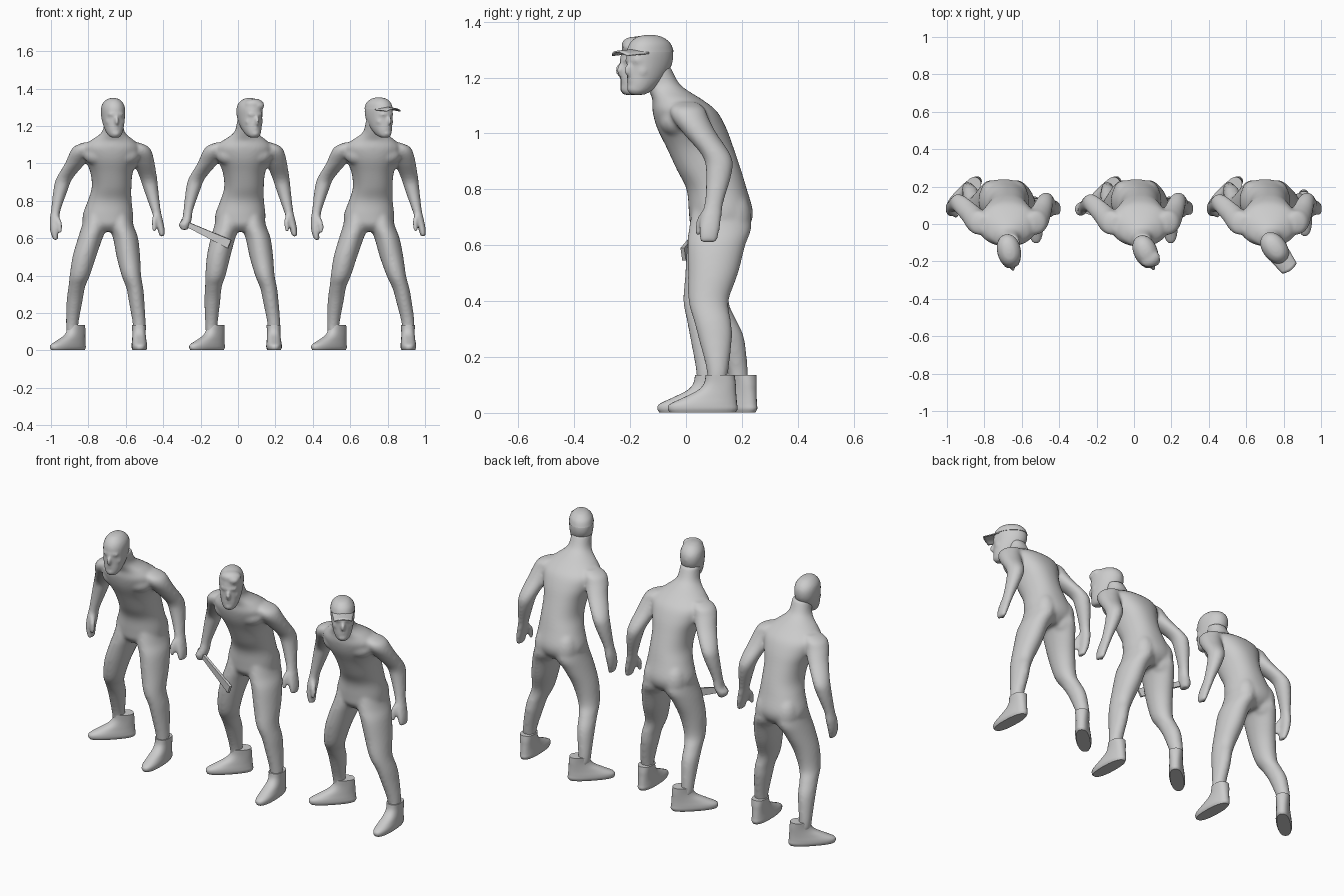
import bpy, bmesh
from math import sin, cos, pi, radians, copysign
from mathutils import Matrix, Vector

if "Cube" in bpy.data.objects:
    bpy.data.objects.remove(bpy.data.objects["Cube"])


def smooth_stations(st, n=4):
    """Catmull-Rom interpolation of (x, y, z, rx, ry) stations."""
    st = [Vector(s) for s in st]
    pts = [st[0]] + st + [st[-1]]
    out = []
    for a, b, c, d in zip(pts, pts[1:], pts[2:], pts[3:]):
        for i in range(n):
            t = i / n
            out.append(0.5 * (2 * b + (c - a) * t + (2 * a - 5 * b + 4 * c - d) * t * t
                              + (3 * b - a - 3 * c + d) * t ** 3))
    return out + [st[-1]]


def loft(bm, st, mat=Matrix(), power=2.0, segs=28, n=4):
    """Closed loft through horizontal (super)elliptic rings."""
    rings = []
    for x, y, z, rx, ry in smooth_stations(sorted(st, key=lambda s: s[2]), n):
        ring = []
        for i in range(segs):
            c, s = cos(2 * pi * i / segs), sin(2 * pi * i / segs)
            p = (x + rx * copysign(abs(c) ** (2 / power), c),
                 y + ry * copysign(abs(s) ** (2 / power), s), z)
            ring.append(bm.verts.new(mat @ Vector(p)))
        rings.append(ring)
    for a, b in zip(rings, rings[1:]):
        for i in range(segs):
            j = (i + 1) % segs
            bm.faces.new((a[i], a[j], b[j], b[i]))
    bm.faces.new(rings[0][::-1])
    bm.faces.new(rings[-1])


def blob(bm, centre, radii, mat=Matrix(), tilt=0):
    m = mat @ Matrix.Translation(centre) @ Matrix.Rotation(tilt, 4, 'X') @ Matrix.Diagonal((*radii, 1))
    bmesh.ops.create_uvsphere(bm, u_segments=16, v_segments=10, radius=1, matrix=m)


def make(name, bm, soften=0, angle=40):
    bmesh.ops.recalc_face_normals(bm, faces=bm.faces)
    me = bpy.data.meshes.new(name)
    bm.to_mesh(me)
    bm.free()
    ob = bpy.data.objects.new(name, me)
    bpy.context.collection.objects.link(ob)
    bpy.ops.object.select_all(action='DESELECT')
    ob.select_set(True)
    bpy.context.view_layer.objects.active = ob
    if soften:  # fuse the overlapping parts into one skin
        r = ob.modifiers.new("fuse", 'REMESH')
        r.mode, r.voxel_size, r.use_smooth_shade = 'VOXEL', 0.0075, True
        s = ob.modifiers.new("soften", 'SMOOTH')
        s.factor, s.iterations = 0.5, soften
    else:
        bpy.ops.object.shade_smooth_by_angle(angle=radians(angle))
    return ob


TORSO = [(0, .12, .635, .05, .07), (0, .122, .67, .122, .105), (0, .125, .72, .135, .115),
         (.01, .11, .80, .117, .108), (.02, .082, .87, .106, .115), (.02, .05, .95, .113, .12),
         (.02, .02, 1.02, .14, .124), (.02, -.005, 1.08, .155, .115), (.024, -.03, 1.12, .12, .09),
         (.028, -.06, 1.15, .078, .072), (.03, -.085, 1.18, .056, .06), (.035, -.11, 1.24, .05, .054)]
RIGHT_LEG = [(-.062, .123, .73, .06, .10), (-.073, .122, .66, .068, .112), (-.094, .107, .60, .066, .102),
             (-.126, .088, .50, .063, .08), (-.15, .09, .40, .054, .063), (-.166, .12, .34, .045, .057),
             (-.177, .155, .27, .043, .053), (-.19, .185, .15, .034, .037), (-.19, .19, .09, .03, .034)]
LEFT_LEG = [(.062, .123, .73, .06, .10), (.073, .122, .66, .068, .112), (.095, .107, .60, .067, .104),
            (.11, .087, .50, .063, .09), (.126, .062, .40, .052, .072), (.145, .07, .33, .045, .067),
            (.153, .075, .27, .042, .061), (.167, .075, .15, .035, .039), (.167, .07, .09, .03, .034)]
RIGHT_ARM = [(-.10, 0, 1.112, .03, .04), (-.126, .005, 1.09, .055, .062), (-.145, .015, 1.055, .06, .066),
             (-.175, .05, 1.0, .054, .06), (-.232, .105, .92, .044, .051), (-.252, .11, .86, .039, .045),
             (-.278, .095, .75, .026, .032), (-.285, .087, .70, .026, .037)]
LEFT_ARM = [(.135, 0, 1.112, .03, .04), (.162, .005, 1.09, .055, .062), (.178, .015, 1.055, .06, .066),
            (.195, .05, 1.0, .056, .06), (.218, .11, .92, .046, .052), (.231, .118, .86, .039, .047),
            (.257, .10, .75, .026, .034)]
LEFT_HAND = [(.271, .09, .70, .023, .038), (.284, .083, .65, .02, .038), (.291, .08, .608, .014, .03)]
RIGHT_HAND = [(-.287, .075, .64, .022, .035), (-.278, .068, .59, .014, .025)]
FIST = [(-.298, .08, .675, .032, .038), (-.298, .078, .645, .02, .028)]
# head stations, local to the head axis
HEAD = [(0, -.055, 1.138, .02, .025), (0, -.045, 1.15, .035, .042), (0, -.03, 1.175, .047, .06),
        (0, -.012, 1.21, .056, .077), (0, 0, 1.25, .062, .088), (0, .002, 1.29, .063, .09),
        (0, .002, 1.32, .055, .077), (0, 0, 1.342, .034, .05), (0, 0, 1.35, .012, .018)]
SHOE = [(0, -.05, .002, .036, .118), (0, -.05, .015, .041, .125), (0, -.047, .032, .041, .12),
        (0, -.024, .055, .038, .095), (0, 0, .08, .036, .069), (0, .011, .105, .036, .057),
        (0, .012, .135, .038, .052)]


def shifted(leg, dx, dy):
    """Slide the foot end of a leg, fading out toward the hip."""
    out = []
    for x, y, z, rx, ry in leg:
        w = min(1, max(0, (.62 - z) / .45))
        out.append((x + dx * w, y + dy * w, z, rx, ry))
    return out


def figure(label, cx, right_shift, left_shift, head_at, yaw, style):
    base = Matrix.Translation((cx, 0, 0))
    head = base @ Matrix.Translation((*head_at, 0)) @ Matrix.Rotation(radians(yaw), 4, 'Z')
    # body and limbs
    bm = bmesh.new()
    loft(bm, TORSO, base, 2.2, 36)
    loft(bm, shifted(RIGHT_LEG, *right_shift), base)
    loft(bm, shifted(LEFT_LEG, *left_shift), base)
    loft(bm, RIGHT_ARM + (FIST if style == "hair" else RIGHT_HAND), base)
    loft(bm, LEFT_ARM + LEFT_HAND, base)
    # thumbs
    loft(bm, [(.256, .075, .725, .014, .017), (.247, .052, .69, .014, .015), (.25, .042, .635, .011, .012)], base)
    if style != "hair":
        loft(bm, [(-.273, .07, .715, .014, .017), (-.257, .05, .68, .014, .015), (-.254, .042, .63, .011, .012)], base)
    # chest muscles and buttocks
    for s in (-1, 1):
        blob(bm, (.02 + s * .065, -.035, 1.045), (.085, .063, .06), base, radians(-25))
        blob(bm, (s * .062, .165, .70), (.064, .07, .10), base)
    make(label + "_body", bm, soften=14)

    # head, nose, brow, lips, chin
    bm = bmesh.new()
    loft(bm, HEAD, head, 2.1)
    blob(bm, (0, -.087, 1.228), (.012, .024, .027), head, radians(-20))
    blob(bm, (0, -.073, 1.262), (.044, .02, .013), head)
    blob(bm, (0, -.076, 1.19), (.022, .018, .013), head)
    blob(bm, (0, -.075, 1.16), (.024, .019, .018), head)
    for s in (-1, 1):
        blob(bm, (s * .034, -.054, 1.222), (.018, .02, .018), head)
    if style == "hair":  # swept-up fringe
        blob(bm, (.006, -.045, 1.316), (.055, .044, .031), head)
        blob(bm, (.022, -.064, 1.308), (.033, .03, .024), head)
    make(label + "_head", bm, soften=6)

    # shoes
    for side, x, y, turn, d in (("right", -.178, .195, -45, right_shift), ("left", .167, .072, 2, left_shift)):
        bm = bmesh.new()
        loft(bm, SHOE, base @ Matrix.Translation((x + d[0], y + d[1], 0)) @ Matrix.Rotation(radians(turn), 4, 'Z'), 2.4)
        make(f"{label}_{side}_shoe", bm)

    # close-fitting cap shell and brim
    if style == "brim":
        bm = bmesh.new()
        loft(bm, [(x, y, z + .002, rx + .002, ry + .002) for x, y, z, rx, ry in HEAD[-4:]], head, 2.1)
        make(label + "_cap", bm)
        bm = bmesh.new()
        rows, cols = 6, 10
        grid = []
        for r in range(rows + 1):
            row = []
            for c in range(cols + 1):
                u, t = 2 * c / cols - 1, r / rows
                p = (u * (.058 - .01 * t), -.045 - .1 * t + .012 * u * u * t, 1.304 - .008 * t - .014 * u * u)
                row.append(bm.verts.new(head @ Vector(p)))
            grid.append(row)
        for a, b in zip(grid, grid[1:]):
            for i in range(cols):
                bm.faces.new((a[i], b[i], b[i + 1], a[i + 1]))
        ob = make(label + "_cap_brim", bm)
        ob.modifiers.new("thickness", 'SOLIDIFY').thickness = .006


figure("first_figure", -.696, (0, 0), (0, 0), (.028, -.145), 12, "plain")
figure("second_figure", .012, (.036, 0), (.012, 0), (.05, -.148), 25, "hair")
figure("third_figure", .70, (0, 0), (.042, .038), (.053, -.13), 36, "brim")

# flat club held by the second figure
bm = bmesh.new()
start, end = Vector((-.305, .08, .69)), Vector((-.045, -.01, .568))
along = (end - start).normalized()
up = (Vector((0, 0, 1)) - along * along.z).normalized()
side = along.cross(up)
rings = []
for t, h in ((0, .014), (.2, .014), (.6, .019), (1, .024)):
    c = start.lerp(end, t)
    rings.append([bm.verts.new(c + up * h * a + side * .007 * b) for a, b in ((1, 1), (1, -1), (-1, -1), (-1, 1))])
for a, b in zip(rings, rings[1:]):
    for i in range(4):
        bm.faces.new((a[i], a[(i + 1) % 4], b[(i + 1) % 4], b[i]))
bm.faces.new(rings[0])
bm.faces.new(rings[-1])
make("club", bm, angle=30)
